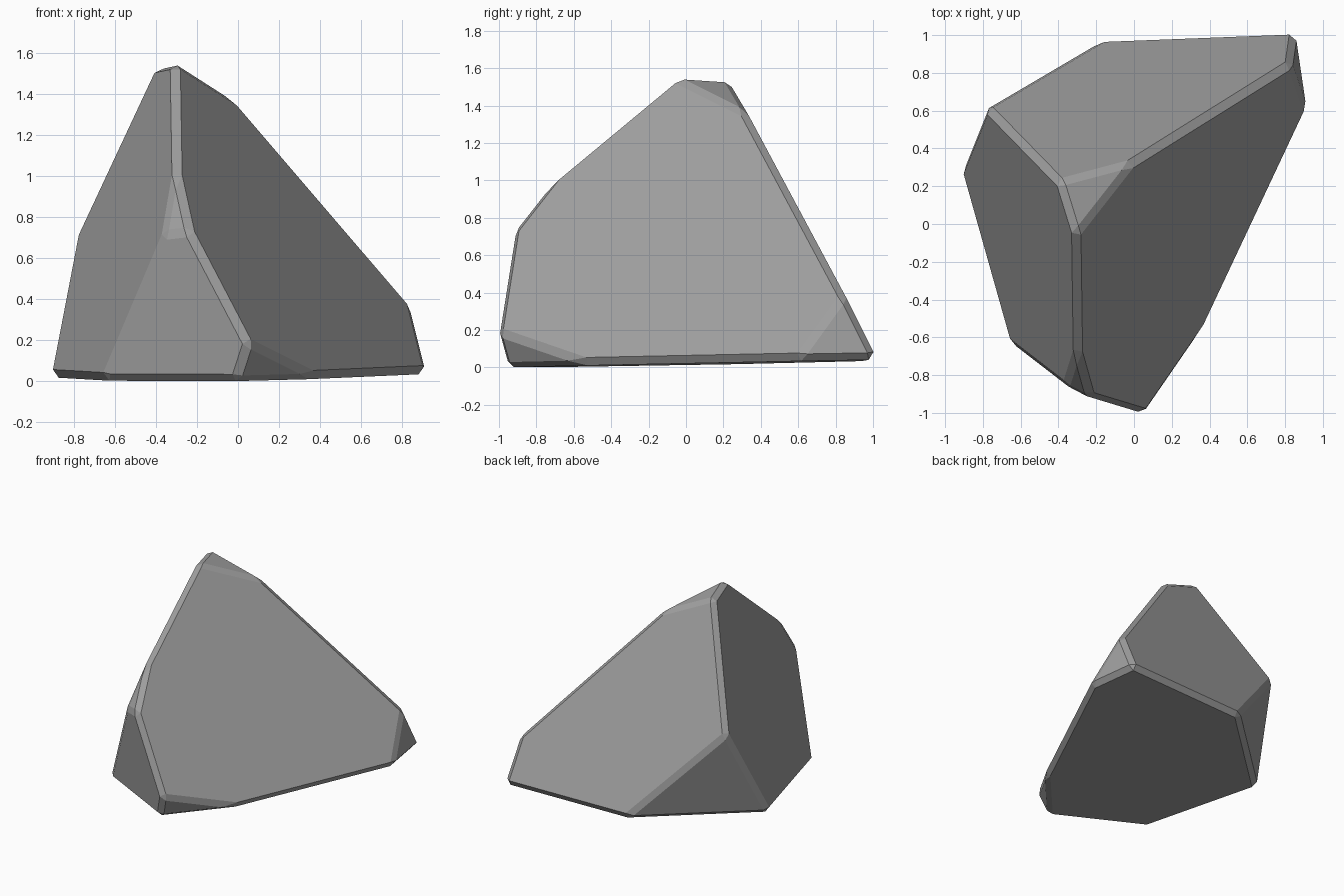
import bpy, bmesh
from mathutils import Vector

# Remove the default cube
default = bpy.data.objects.get("Cube")
if default:
    bpy.data.objects.remove(default, do_unlink=True)


def make_material(name, color):
    mat = bpy.data.materials.new(name)
    mat.use_nodes = True
    mat.diffuse_color = color
    mat.node_tree.nodes["Principled BSDF"].inputs["Base Color"].default_value = color
    return mat


# Each facet of the boulder: outward direction and distance from the origin
facets = {
    "right slope": ((0.793, -0.383, 0.475), 0.521),
    "left slope": ((-0.916, -0.263, 0.302), 0.774),
    "back slope": ((-0.038, 0.894, 0.446), 0.902),
    "base": ((0.006, 0.018, -1), -0.018),
    "front cut": ((-0.455, -0.888, -0.097), 0.855),
    "back left cut": ((-0.68, 0.74, -0.224), 0.825),
    "back right corner": ((0.979, 0.142, 0.143), 0.991),
    "front toe": ((0.69, -0.61, -0.39), 0.58),
    "ridge nose": ((-0.45, -0.75, 0.49), 1.155),
    "peak cap": ((0.363, 0.174, 0.915), 1.3),
}

# Carve a block with one straight cut per facet
bm = bmesh.new()
bmesh.ops.create_cube(bm, size=6)
for direction, distance in facets.values():
    normal = Vector(direction)
    point = normal * distance / normal.length_squared
    bmesh.ops.bisect_plane(bm, geom=bm.verts[:] + bm.edges[:] + bm.faces[:],
                           plane_co=point, plane_no=normal, clear_outer=True)
    rim = [edge for edge in bm.edges if edge.is_boundary]
    if rim:
        bmesh.ops.contextual_create(bm, geom=rim)

# Narrow worn chamfer along every edge
bmesh.ops.bevel(bm, geom=bm.edges[:], offset=0.05, offset_type='WIDTH',
                segments=1, profile=0.5, affect='EDGES', clamp_overlap=True)
bmesh.ops.recalc_face_normals(bm, faces=bm.faces[:])

mesh = bpy.data.meshes.new("boulder")
bm.to_mesh(mesh)
bm.free()
mesh.materials.append(make_material("stone grey", (0.35, 0.35, 0.35, 1)))
boulder = bpy.data.objects.new("boulder", mesh)
bpy.context.collection.objects.link(boulder)
